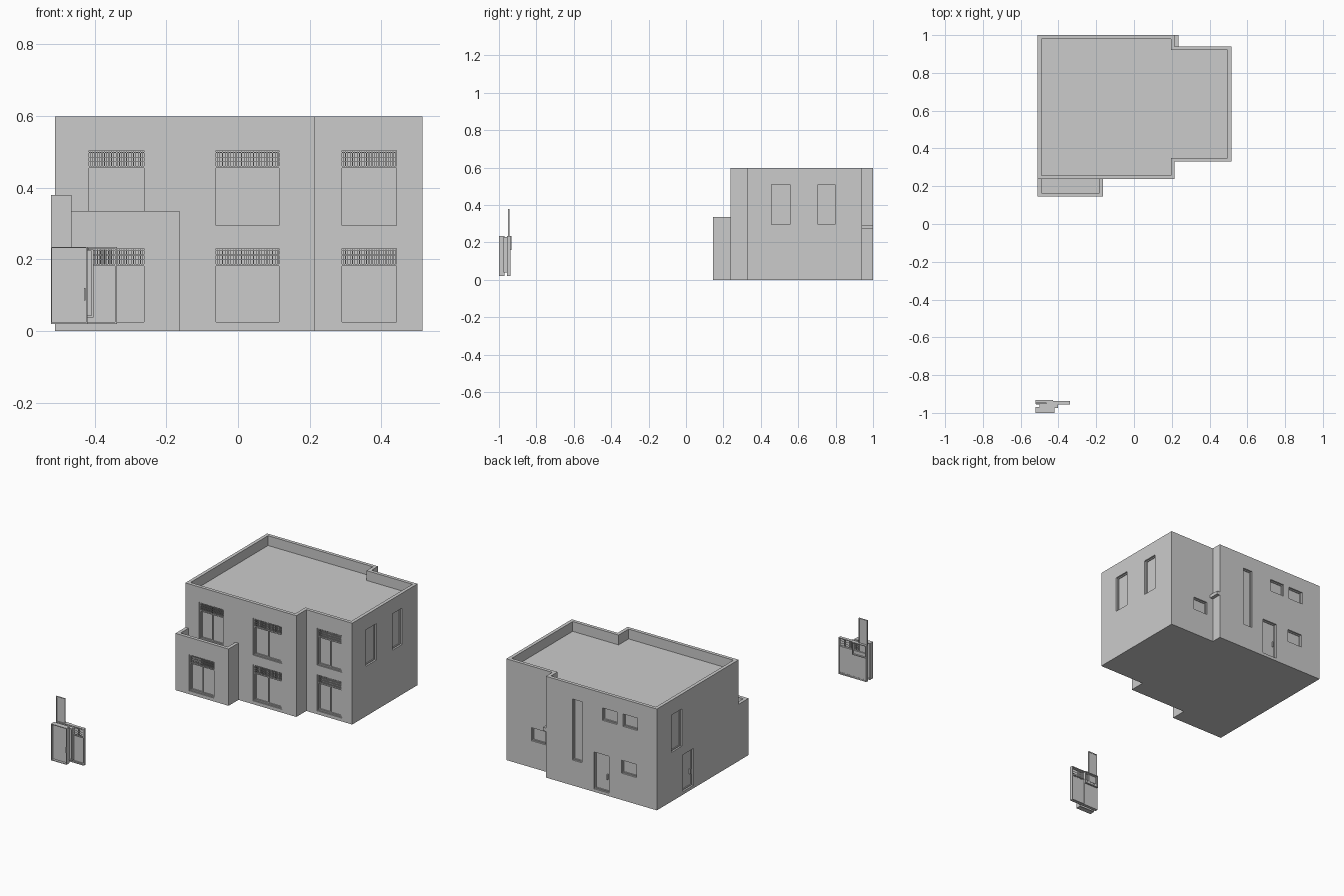
import bpy, bmesh

if "Cube" in bpy.data.objects:
    bpy.data.objects.remove(bpy.data.objects["Cube"])


def finish(name, bm):
    bmesh.ops.recalc_face_normals(bm, faces=bm.faces)
    me = bpy.data.meshes.new(name)
    bm.to_mesh(me)
    bm.free()
    ob = bpy.data.objects.new(name, me)
    bpy.context.collection.objects.link(ob)
    return ob


def add_box(bm, lo, hi):
    vs = bmesh.ops.create_cube(bm, size=1)["verts"]
    for v in vs:
        for i in range(3):
            v.co[i] = (lo[i] + hi[i]) / 2 + v.co[i] * abs(hi[i] - lo[i])


def boxes(name, items):
    bm = bmesh.new()
    for lo, hi in items:
        add_box(bm, lo, hi)
    return finish(name, bm)


def add_prism(bm, pts, z0, z1):
    f = bm.faces.new([bm.verts.new((x, y, z0)) for x, y in pts])
    ext = bmesh.ops.extrude_face_region(bm, geom=[f])["geom"]
    for v in ext:
        if isinstance(v, bmesh.types.BMVert):
            v.co.z = z1


def cut(ob, cutter):
    cutter.hide_render = True
    m = ob.modifiers.new("cut", "BOOLEAN")
    m.operation, m.object, m.solver = "DIFFERENCE", cutter, "EXACT"
    dg = bpy.context.evaluated_depsgraph_get()
    me = bpy.data.meshes.new_from_object(ob.evaluated_get(dg))
    ob.modifiers.clear()
    ob.data = me
    bpy.data.objects.remove(cutter)


def wall_box(side, p, a0, a1, d0, d1, z0, z1):
    """Box on a wall: a runs along the wall, d is depth inward from plane p."""
    s = 1 if side[0] == "-" else -1
    e = sorted((p + s * d0, p + s * d1))
    if side[1] == "y":
        return (a0, e[0], z0), (a1, e[1], z1)
    return (e[0], a0, z0), (e[1], a1, z1)


def frame(side, p, a0, a1, z0, z1, d0, d1, t):
    b = lambda *r: wall_box(side, p, r[0], r[1], d0, d1, r[2], r[3])
    return [b(a0, a0 + t, z0, z1), b(a1 - t, a1, z0, z1),
            b(a0 + t, a1 - t, z0, z0 + t), b(a0 + t, a1 - t, z1 - t, z1)]


def grille_window(name, p, a0, a1, z0, z1):
    """Two sliding panes below a barred vent strip."""
    side, mid, parts = "-y", (a0 + a1) / 2, []
    parts += frame(side, p, a0, a1, z0, z1, 0.004, 0.022, 0.005)
    for k, (l, r) in enumerate(((a0 + .005, mid + .002), (mid - .002, a1 - .005))):
        d = 0.017 - 0.004 * k
        parts += frame(side, p, l, r, z0 + .005, z1 - .052, d - .004, d + .003, .005)
        parts.append(wall_box(side, p, l, r, d, d + .002, z0 + .005, z1 - .052))
        n = 12
        for i in range(n):
            x = l + (r - l) * (i + .5) / n
            parts.append(wall_box(side, p, x - .001, x + .001, .006, .010, z1 - .05, z1 - .008))
        for i in range(4):
            z = z1 - .049 + i * .013
            parts.append(wall_box(side, p, l, r, .007, .009, z - .001, z + .001))
    parts.append(wall_box(side, p, a0, a1, .004, .02, z1 - .054, z1 - .05))
    return boxes(name, parts)


# openings: name, side, plane, range along wall, z range
front = [("left_lower", .145, -.42, -.257, .02, .235), ("left_upper", .237, -.42, -.257, .29, .508),
         ("middle_lower", .237, -.067, .12, .02, .235), ("middle_upper", .237, -.067, .12, .29, .508),
         ("right_lower", .33, .285, .447, .02, .235), ("right_upper", .33, .285, .447, .29, .508)]
others = [("side_window_a", "+x", .515, .458, .555, .295, .51),
          ("side_window_b", "+x", .515, .705, .796, .295, .51),
          ("stair_window", "+y", 1.0, -.02, .042, .15, .51),
          ("back_window_a", "+y", 1.0, -.25, -.155, .437, .51),
          ("back_window_b", "+y", 1.0, -.385, -.29, .437, .51),
          ("back_window_c", "+y", 1.0, -.378, -.28, .158, .235),
          ("back_door", "+y", 1.0, -.196, -.1, .018, .235),
          ("wing_back_window", "+y", .94, .258, .352, .158, .235),
          ("left_window", "-x", -.51, .767, .865, .29, .51),
          ("left_door", "-x", -.51, .66, .757, .018, .235)]

# house body with parapet roof
bm = bmesh.new()
add_prism(bm, [(-.51, .237), (.215, .237), (.215, .33), (.515, .33),
               (.515, .94), (.215, .94), (.215, 1), (-.51, 1)], 0, .598)
house = finish("house_body", bm)
bm = bmesh.new()
add_prism(bm, [(-.49, .257), (.195, .257), (.195, .35), (.495, .35),
               (.495, .92), (.195, .92), (.195, .98), (-.49, .98)], .54, .7)
for n, p, a0, a1, z0, z1 in front[1:]:
    add_box(bm, *wall_box("-y", p, a0, a1, -.03, .022, z0, z1))
for n, s, p, a0, a1, z0, z1 in others:
    add_box(bm, *wall_box(s, p, a0, a1, -.03, .02, z0, z1))
cut(house, finish("house_cutter", bm))

# balcony block in front of the left bay
balcony = boxes("balcony_block", [((-.51, .145, 0), (-.163, .237, .335))])
n, p, a0, a1, z0, z1 = front[0]
cut(balcony, boxes("balcony_cutter", [((-.49, .165, .28), (-.183, .3, .5)),
                                      wall_box("-y", p, a0, a1, -.03, .022, z0, z1)]))

# front windows
for n, *dims in front:
    grille_window("front_window_" + n, *dims)

# plain windows and doors
for n, s, p, a0, a1, z0, z1 in others:
    parts = frame(s, p, a0, a1, z0, z1, .010, .02, .006)
    parts.append(wall_box(s, p, a0, a1, .015, .019, z0, z1))
    if "door" in n:
        parts.append(wall_box(s, p, a0 + .014, a0 + .02, .005, .015, .09, .12))
    boxes(n, parts)

# small ledge in the back notch
boxes("notch_ledge", [((.2, .935, .272), (.235, 1.0, .292))])

# detached sample parts standing in front of the house
grille_window("loose_window", -.96, -.52, -.338, .02, .235)
boxes("loose_door", frame("-y", -1, -.522, -.42, .02, .235, 0, .03, .004) +
      [((-.518, -.985, .024), (-.424, -.98, .231)), ((-.429, -.995, .085), (-.425, -.985, .12))])
boxes("loose_door_panel", frame("-y", -.975, -.5, -.403, .038, .228, 0, .02, .005) +
      [((-.495, -.966, .043), (-.408, -.962, .223))])
boxes("loose_tall_window", frame("-y", -.953, -.522, -.464, .02, .38, 0, .008, .005) +
      [((-.517, -.951, .025), (-.469, -.947, .375))])
boxes("loose_small_window", frame("-y", -.95, -.522, -.43, .16, .235, 0, .017, .005))
